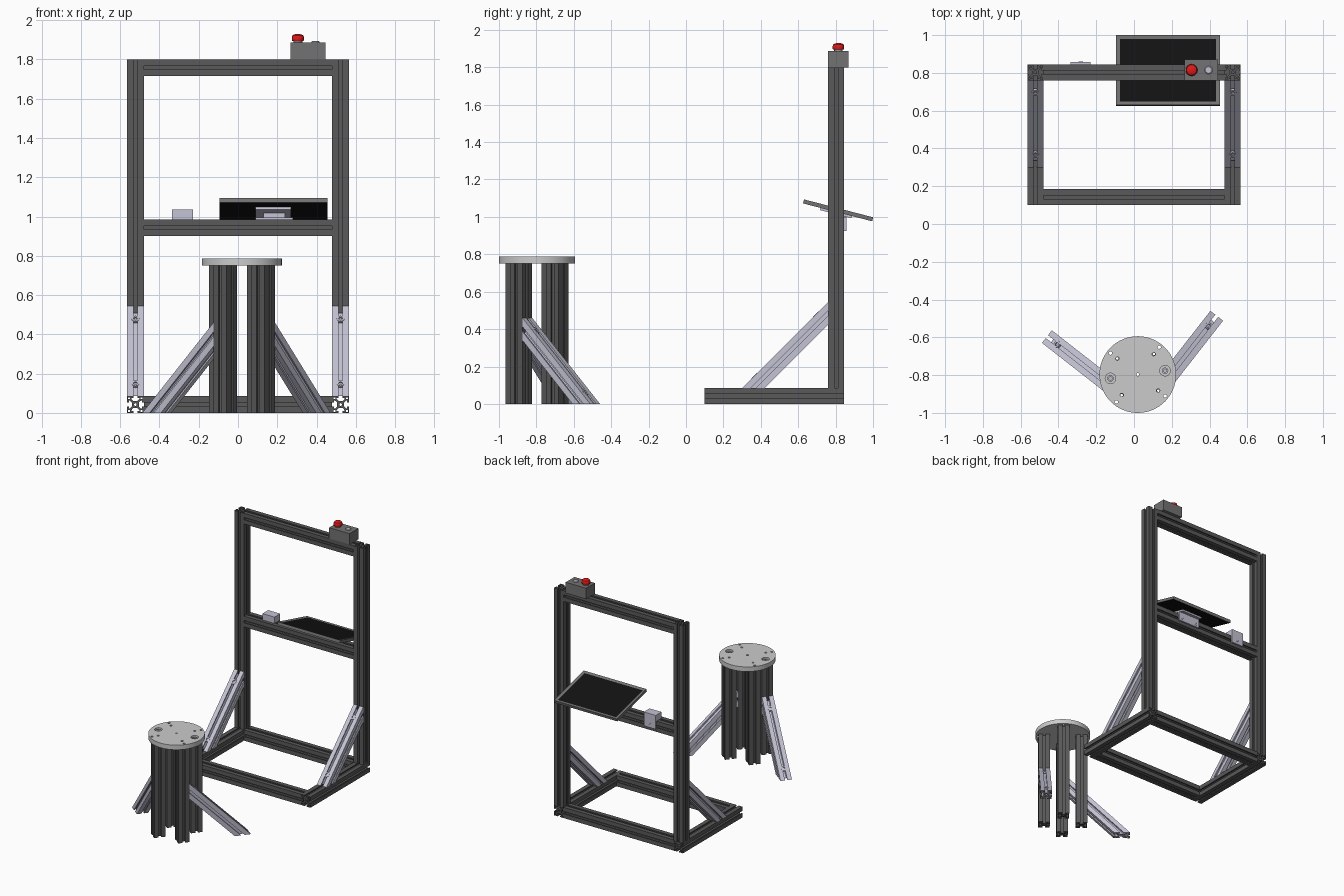
import bpy, bmesh, math
from mathutils import Vector, Matrix

if "Cube" in bpy.data.objects:
    bpy.data.objects.remove(bpy.data.objects["Cube"])

H = 0.0425  # half width of the slotted bars


def material(name, r, g, b):
    m = bpy.data.materials.new(name)
    m.diffuse_color = (r, g, b, 1)
    m.use_nodes = True
    m.node_tree.nodes["Principled BSDF"].inputs["Base Color"].default_value = m.diffuse_color
    return m


DARK = material("dark_metal", 0.1, 0.1, 0.1)
LIGHT = material("pale_metal", 0.55, 0.55, 0.66)
BLACK = material("screen_black", 0.006, 0.006, 0.006)
RED = material("button_red", 0.75, 0.01, 0.01)
GREY = material("housing_grey", 0.17, 0.17, 0.17)


def add(name, mesh, mat=None, matrix=None):
    ob = bpy.data.objects.new(name, mesh)
    bpy.context.scene.collection.objects.link(ob)
    if mat:
        mesh.materials.append(mat)
    if matrix:
        ob.matrix_world = matrix
    return ob


def from_bm(name, bm, mat=None, matrix=None):
    bmesh.ops.recalc_face_normals(bm, faces=bm.faces)
    me = bpy.data.meshes.new(name)
    bm.to_mesh(me)
    bm.free()
    return add(name, me, mat, matrix)


def baked(ob):
    bpy.context.view_layer.update()
    dg = bpy.context.evaluated_depsgraph_get()
    return bpy.data.meshes.new_from_object(ob.evaluated_get(dg))


def slotted_section():
    """Unit-length slotted bar, with hollow corners and a centre bore."""
    side = [(-H, H), (-.0095, H), (-.0095, .0335), (-.02, .0335), (-.02, .028), (-.01, .0175)]
    side += [(-x, y) for x, y in side[:0:-1]]
    turn = [lambda x, y: (x, y), lambda x, y: (y, -x), lambda x, y: (-x, -y), lambda x, y: (-y, x)]
    loops = [[t(x, y) for t in turn for x, y in side]]
    loops += [[t(x, y) for x, y in ((.027, .027), (.037, .027), (.037, .037), (.027, .037))] for t in turn]
    loops.append([(.007 * math.cos(a * math.pi / 6), .007 * math.sin(a * math.pi / 6)) for a in range(12)])
    cu = bpy.data.curves.new("section", 'CURVE')
    cu.dimensions, cu.fill_mode, cu.extrude = '2D', 'BOTH', 0.5
    for pts in loops:
        sp = cu.splines.new('POLY')
        sp.points.add(len(pts) - 1)
        for p, (x, y) in zip(sp.points, pts):
            p.co = (x, y, 0, 1)
        sp.use_cyclic_u = True
    ob = add("section", cu)
    me = baked(ob)
    bpy.data.objects.remove(ob)
    bm = bmesh.new()
    bm.from_mesh(me)
    bmesh.ops.remove_doubles(bm, verts=bm.verts, dist=1e-5)
    bmesh.ops.recalc_face_normals(bm, faces=bm.faces)
    for f in bm.faces:
        f.smooth = False
    bm.to_mesh(me)
    bm.free()
    me.materials.clear()
    return me


SECTION = slotted_section()


def frame_matrix(origin, y, z):
    y, z = Vector(y).normalized(), Vector(z).normalized()
    m = Matrix((y.cross(z), y, z)).transposed().to_4x4()
    m.translation = origin
    return m


def bar(name, a, b, out, mat=DARK, mitre=0):
    a, b = Vector(a), Vector(b)
    me = SECTION.copy()
    half = (b - a).length / 2
    for v in me.vertices:
        v.co.z = math.copysign(half + mitre * v.co.y, v.co.z)
    return add(name, me, mat, frame_matrix((a + b) / 2, out, b - a))


def bolt(name, pos, axis, r=0.02):
    """Round head with a hexagonal socket sunk in it."""
    bm = bmesh.new()
    rings = [[bm.verts.new((rr * math.cos(i * math.pi / 6), rr * math.sin(i * math.pi / 6), z)) for i in range(12)]
             for rr, z in ((r, -.012), (r, .002), (r * .5, .002), (r * .5, -.006))]
    for p, q in zip(rings, rings[1:]):
        for i in range(12):
            bm.faces.new((p[i - 1], p[i], q[i], q[i - 1]))
    bm.faces.new(rings[0])
    bm.faces.new(rings[-1])
    m = Vector(axis).to_track_quat('Z', 'Y').to_matrix().to_4x4()
    m.translation = pos
    return from_bm(name, bm, LIGHT, m)


def brace(name, foot, head):
    foot, head = Vector(foot), Vector(head)
    flat = foot - head
    flat.z = 0
    out = (flat.normalized() + Vector((0, 0, 1))).normalized()
    bar(name, foot, head, out, LIGHT, 1)
    ax = (head - foot).normalized()
    for end, p in (("lower", foot + ax * .05), ("upper", head - ax * .05)):
        bolt(f"{name}_{end}_bolt", p + out * H, out)


def box(name, lo, hi, mat=None, matrix=None):
    lo, hi = Vector(lo), Vector(hi)
    bm = bmesh.new()
    bmesh.ops.create_cube(bm, size=1)
    for v in bm.verts:
        v.co = (lo + hi) / 2 + v.co * (hi - lo)
    return from_bm(name, bm, mat, matrix)


def lathe(name, profile, loc, mat, n=32):
    bm = bmesh.new()
    vs = [bm.verts.new((r, 0, z)) for r, z in profile]
    es = [bm.edges.new(e) for e in zip(vs, vs[1:])]
    bmesh.ops.spin(bm, geom=vs + es, cent=(0, 0, 0), axis=(0, 0, 1), angle=math.tau, steps=n)
    bmesh.ops.remove_doubles(bm, verts=bm.verts, dist=1e-5)
    ob = from_bm(name, bm, mat, Matrix.Translation(loc))
    smooth(ob)
    return ob


def smooth(ob):
    bpy.ops.object.select_all(action='DESELECT')
    ob.select_set(True)
    bpy.context.view_layer.objects.active = ob
    bpy.ops.object.shade_smooth_by_angle(angle=math.radians(35))


# Stand: side frames with braces
X, Y = 0.5225, 0.8025
for tag, s in (("left", -1), ("right", 1)):
    bar(f"{tag}_base_rail", (s * X, .1, H), (s * X, .845, H), (0, 0, 1))
    bar(f"{tag}_upright", (s * X, Y, .085), (s * X, Y, 1.8), (0, 1, 0))
    brace(f"{tag}_frame_brace", (s * X, .36, .085), (s * X, .76, .485))

# Stand: cross rails
for name, y, z in (("front_base_crossrail", .1425, H), ("back_base_crossrail", Y, H),
                   ("middle_crossrail", Y, .9425), ("top_crossrail", Y, 1.7575)):
    bar(name, (-.48, y, z), (.48, y, z), (0, 0, 1))

# Control box with two buttons
box("control_box", (.267, .76, 1.8), (.445, .87, 1.886), GREY)
lathe("stop_button_collar", [(0, 0), (.023, 0), (.023, .014), (0, .014)], (.305, .815, 1.885), GREY)
lathe("stop_button", [(0, .01), (.029, .01), (.031, .014), (.031, .028), (.027, .038), (.017, .043), (0, .045)],
      (.305, .815, 1.885), RED)
lathe("start_button", [(0, 0), (.021, 0), (.021, .006), (.017, .009), (0, .009)], (.395, .815, 1.885), LIGHT)

# Tilted display with recessed screen
tilt = Matrix.Translation((.18, .813, 1.035)) @ Matrix.Rotation(math.radians(-14.5), 4, 'X')
display = box("display", (-.275, -.191, -.011), (.275, .191, .011), GREY, tilt)
display.data.materials.append(BLACK)
bm = bmesh.new()
bm.from_mesh(display.data)
for f in bm.faces:
    if f.normal.z < -.9:
        f.material_index = 1
top = next(f for f in bm.faces if f.normal.z > .9)
bmesh.ops.inset_region(bm, faces=[top], thickness=.028)
bmesh.ops.translate(bm, verts=top.verts, vec=(0, 0, -.004))
top.material_index = 1
bm.to_mesh(display.data)
bm.free()

# Display bracket
box("display_mount_plate", (-.09, -.095, -.023), (.09, .08, -.011), LIGHT, tilt)
box("display_bracket_foot", (.09, .78, .985), (.28, .857, .996), LIGHT)
box("display_bracket_post", (.13, .79, .99), (.24, .83, 1.022), LIGHT)
box("display_bracket_flange", (.09, .845, .925), (.28, .857, .99), LIGHT)
for i, x in enumerate((.12, .25)):
    bolt(f"display_bracket_bolt_{i + 1}", (x, .857, .95), (0, 1, 0), .012)

# Small sensor block hooked over the middle rail
box("sensor_block", (-.335, .785, .985), (-.23, .857, 1.035), LIGHT)
box("sensor_flange", (-.335, .845, .925), (-.23, .857, .985), LIGHT)
bolt("sensor_bolt", (-.2825, .857, .955), (0, 1, 0), .012)

# Stool, turned about its centre
A = math.radians(52)
STOOL = Matrix.Translation((.02, -.797, 0)) @ Matrix.Rotation(A, 4, 'Z')
out = STOOL.to_3x3() @ Vector((1, 0, 0))
for i, (u, v) in enumerate(((.138, 0), (0, .138), (-.138, 0), (0, -.138))):
    bar(f"stool_leg_{i + 1}", STOOL @ Vector((u, v, 0)), STOOL @ Vector((u, v, .75)), out)
brace("stool_right_brace", STOOL @ Vector((H + .4, -.138, 0)), STOOL @ Vector((H, -.138, .4)))
brace("stool_left_brace", STOOL @ Vector((-.138, H + .4, 0)), STOOL @ Vector((-.138, H, .4)))

# Stool seat disc, drilled and counterbored
seat = lathe("stool_seat", [(0, .75), (.203, .75), (.203, .787), (0, .787)], (.02, -.797, 0), None, 64)
holes = [(r, 52 + 90 * k, .009, .70) for k in range(4) for r in (.137, .184)]
holes += [(0, 0, .008, .70), (.146, 8, .028, .768), (.146, 188, .028, .768)]
bm = bmesh.new()
for r, deg, rad, z in holes:
    a = math.radians(deg)
    mid = Matrix.Translation((.02 + r * math.cos(a), -.797 + r * math.sin(a), (z + .85) / 2))
    bmesh.ops.create_cone(bm, cap_ends=True, segments=16, radius1=rad, radius2=rad, depth=.85 - z, matrix=mid)
cutter = from_bm("seat_hole_cutter", bm)
cutter.hide_render = True
mod = seat.modifiers.new("holes", 'BOOLEAN')
mod.operation, mod.solver, mod.object = 'DIFFERENCE', 'EXACT', cutter
seat.data = baked(seat)
seat.modifiers.clear()
bpy.data.objects.remove(cutter)
for i, deg in enumerate((8, 188)):
    a = math.radians(deg)
    bolt(f"seat_bolt_{i + 1}", (.02 + .146 * math.cos(a), -.797 + .146 * math.sin(a), .778), (0, 0, 1), .017)
